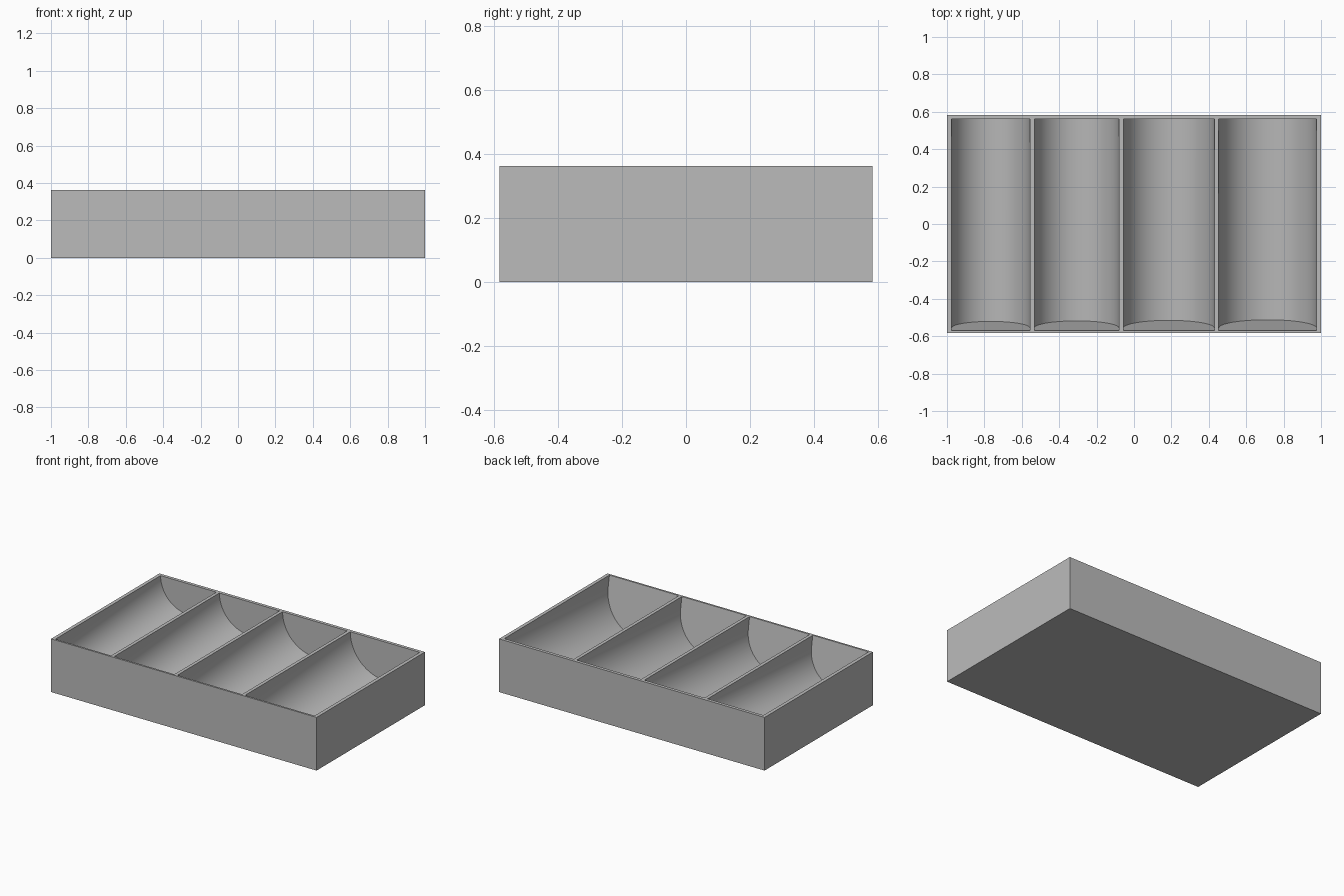
import bpy, bmesh, math

cube = bpy.data.objects.get("Cube")
if cube:
    bpy.data.objects.remove(cube, do_unlink=True)

HALF_X, HALF_Y, HEIGHT = 1.0, 0.583, 0.362
BACK_Y, FRONT_Y = 0.561, -0.57    # inner ends at the rim
DROP = 0.08                       # extra depth at the front end
LEAN = 0.17                       # slant of the front end walls
ABOVE = 0.05                      # cutter overshoot above the rim
SEGMENTS = 48

grey = bpy.data.materials.new("light grey")
grey.use_nodes = True
colour = (0.5, 0.5, 0.5, 1)
grey.diffuse_color = colour
grey.node_tree.nodes["Principled BSDF"].inputs["Base Color"].default_value = colour


def make_object(name, bm):
    bmesh.ops.recalc_face_normals(bm, faces=bm.faces)
    mesh = bpy.data.meshes.new(name)
    bm.to_mesh(mesh)
    bm.free()
    mesh.materials.append(grey)
    obj = bpy.data.objects.new(name, mesh)
    bpy.context.collection.objects.link(obj)
    return obj


def u_profile(left, right):
    """Half-round section as (x, depth, share of the drop)."""
    r, mid = (right - left) / 2, (left + right) / 2
    arc = [(mid - r * math.cos(a), r * math.sin(a), 1)
           for a in (math.pi * i / SEGMENTS for i in range(SEGMENTS + 1))]
    return [(left, -ABOVE, 0)] + arc + [(right, -ABOVE, 0)]


def trough_cutter(left, right):
    """Half-round channel, sloping down to a leaning front end."""
    bm = bmesh.new()
    front, back = [], []
    for x, depth, share in u_profile(left, right):
        d = depth + DROP * share
        front.append(bm.verts.new((x, FRONT_Y + LEAN * d, HEIGHT - d)))
        back.append(bm.verts.new((x, BACK_Y, HEIGHT - depth)))
    bm.faces.new(front)
    bm.faces.new(back)
    n = len(front)
    for i in range(n):
        j = (i + 1) % n
        bm.faces.new((front[i], front[j], back[j], back[i]))
    cutter = make_object("trough_cutter", bm)
    cutter.hide_render = True
    return cutter


# Solid tray block
bm = bmesh.new()
bmesh.ops.create_cube(bm, size=2)
for v in bm.verts:
    v.co.x *= HALF_X
    v.co.y *= HALF_Y
    v.co.z = HEIGHT if v.co.z > 0 else 0
tray = make_object("compartment_tray", bm)

# Four troughs, growing wider from one side to the other
bpy.context.view_layer.objects.active = tray
for left, right in ((-0.976, -0.556), (-0.533, -0.08), (-0.057, 0.43), (0.453, 0.976)):
    cutter = trough_cutter(left, right)
    cut = tray.modifiers.new("trough", 'BOOLEAN')
    cut.operation = 'DIFFERENCE'
    cut.solver = 'EXACT'
    cut.object = cutter
    bpy.ops.object.modifier_apply(modifier=cut.name)
    bpy.data.objects.remove(cutter, do_unlink=True)

# Smooth channels with crisp rims
bpy.ops.object.select_all(action='DESELECT')
tray.select_set(True)
bpy.ops.object.shade_smooth_by_angle(angle=math.radians(30))
